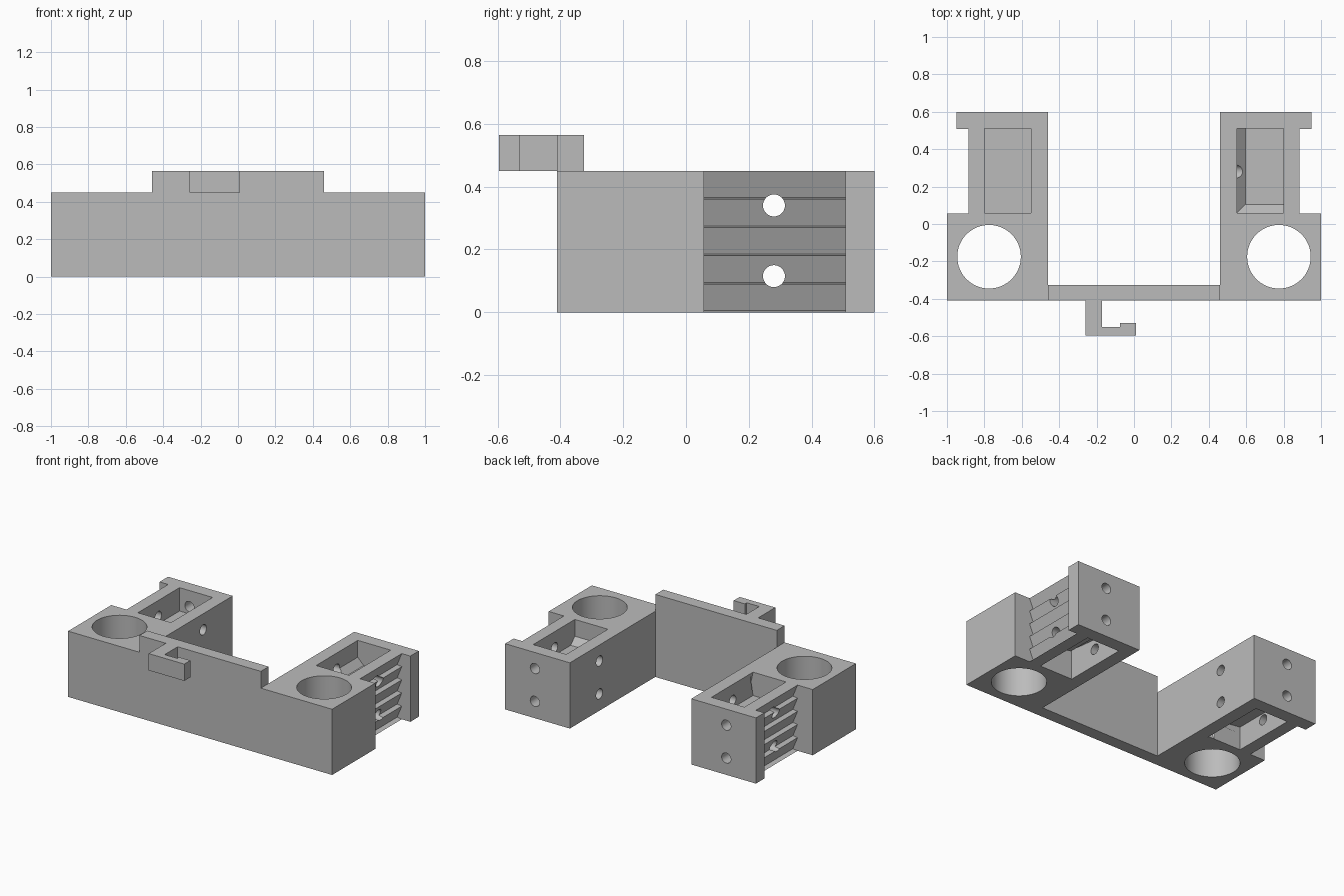
import bpy, bmesh, math
from mathutils import Matrix

cube = bpy.data.objects.get("Cube")
if cube:
    bpy.data.objects.remove(cube, do_unlink=True)

grey = bpy.data.materials.new("plain_grey")
grey.use_nodes = True
grey.diffuse_color = (0.5, 0.5, 0.5, 1)
grey.node_tree.nodes["Principled BSDF"].inputs["Base Color"].default_value = (0.5, 0.5, 0.5, 1)

HEIGHT = 0.45
HOLE_Z = (0.115, 0.34)


def add_object(name, bm):
    bmesh.ops.recalc_face_normals(bm, faces=bm.faces)
    mesh = bpy.data.meshes.new(name)
    bm.to_mesh(mesh)
    bm.free()
    mesh.materials.append(grey)
    obj = bpy.data.objects.new(name, mesh)
    bpy.context.collection.objects.link(obj)
    return obj


def prism(name, points, start, end, axis="z"):
    """Extrude an outline: xy outlines along z, xz outlines along y."""
    bm = bmesh.new()
    place = (lambda a, b: (a, b, start)) if axis == "z" else (lambda a, b: (a, start, b))
    face = bm.faces.new([bm.verts.new(place(a, b)) for a, b in points])
    moved = bmesh.ops.extrude_face_region(bm, geom=[face])["geom"]
    step = (0, 0, end - start) if axis == "z" else (0, end - start, 0)
    bmesh.ops.translate(bm, vec=step, verts=[v for v in moved if isinstance(v, bmesh.types.BMVert)])
    return add_object(name, bm)


def rod(name, centre, radius, length, axis, sides):
    bm = bmesh.new()
    turn = {"x": Matrix.Rotation(math.pi / 2, 4, "Y"),
            "y": Matrix.Rotation(math.pi / 2, 4, "X"),
            "z": Matrix.Identity(4)}[axis]
    bmesh.ops.create_cone(bm, cap_ends=True, segments=sides, radius1=radius, radius2=radius,
                          depth=length, matrix=Matrix.Translation(centre) @ turn)
    return add_object(name, bm)


def pocket(side, opening, floor):
    """Box cutter with two chamfered edges at its inner front corner."""
    bm = bmesh.new()
    bmesh.ops.create_cube(bm, size=1)
    for v in bm.verts:
        v.co = (side * (0.8 if v.co.x > 0 else 0.55),
                0.51 if v.co.y > 0 else 0.06,
                opening if v.co.z > 0 else floor)

    def on(edge, axis, value):
        return all(abs(v.co[axis] - value) < 1e-4 for v in edge.verts)

    edges = []
    for e in bm.edges:
        front, inner, deep = on(e, 1, 0.06), on(e, 0, side * 0.55), on(e, 2, floor)
        if (front and deep) or (inner and (deep if side > 0 else front)):
            edges.append(e)
    bmesh.ops.bevel(bm, geom=edges, offset=0.045, segments=1, affect="EDGES", profile=0.5)
    return add_object("pocket_cutter", bm)


def cut(obj, cutter):
    cutter.hide_render = True
    mod = obj.modifiers.new("cut", "BOOLEAN")
    mod.operation = "DIFFERENCE"
    mod.solver = "EXACT"
    mod.object = cutter
    bpy.context.view_layer.objects.active = obj
    bpy.ops.object.modifier_apply(modifier=mod.name)
    bpy.data.objects.remove(cutter, do_unlink=True)


# Side blocks: bored corner, narrower arm and end flange
for side, label in ((1, "left"), (-1, "right")):
    outline = [(0.46, -0.41), (1, -0.41), (1, 0.057), (0.885, 0.057),
               (0.885, 0.508), (0.95, 0.508), (0.95, 0.6), (0.46, 0.6)]
    block = prism(label + "_block", [(side * x, y) for x, y in outline], 0, HEIGHT)

    # Large vertical bore
    cut(block, rod("bore_cutter", (side * 0.775, -0.175, 0.2), 0.17, 1, "z", 64))

    # Sawtooth ridges on the outer face of the arm
    pitch = HEIGHT / 5
    for i in range(5):
        z = i * pitch
        tooth = [(0.85, z + 0.005), (0.89, z - 0.0007), (0.89, z + pitch + 0.012)]
        cut(block, prism("tooth_cutter", [(side * x, h) for x, h in tooth], 0.057, 0.508, "y"))

    # Pockets from above and below
    cut(block, pocket(side, 0.5, 0.29))
    cut(block, pocket(side, -0.05, HEIGHT - 0.29))

    # Screw holes across the arm and through the flange
    for z in HOLE_Z:
        cut(block, rod("hole_cutter", (side * 0.675, 0.28, z), 0.035, 0.6, "x", 32))
        cut(block, rod("hole_cutter", (side * 0.725, 0.56, z), 0.035, 0.16, "y", 32))

    bpy.ops.object.select_all(action="DESELECT")
    block.select_set(True)
    bpy.context.view_layer.objects.active = block
    bpy.ops.object.shade_smooth_by_angle(angle=math.radians(20))

# Front wall joining the blocks
prism("front_wall", [(-0.46, -0.41), (0.46, -0.41), (0.46, -0.325), (-0.46, -0.325)], 0, 0.565)

# Small hook on the front of the wall
hook = [(-0.26, -0.41), (-0.26, -0.595), (0.01, -0.595), (0.01, -0.53), (-0.075, -0.53),
        (-0.075, -0.55), (-0.17, -0.55), (-0.17, -0.41)]
prism("front_hook", hook, HEIGHT, 0.565)
